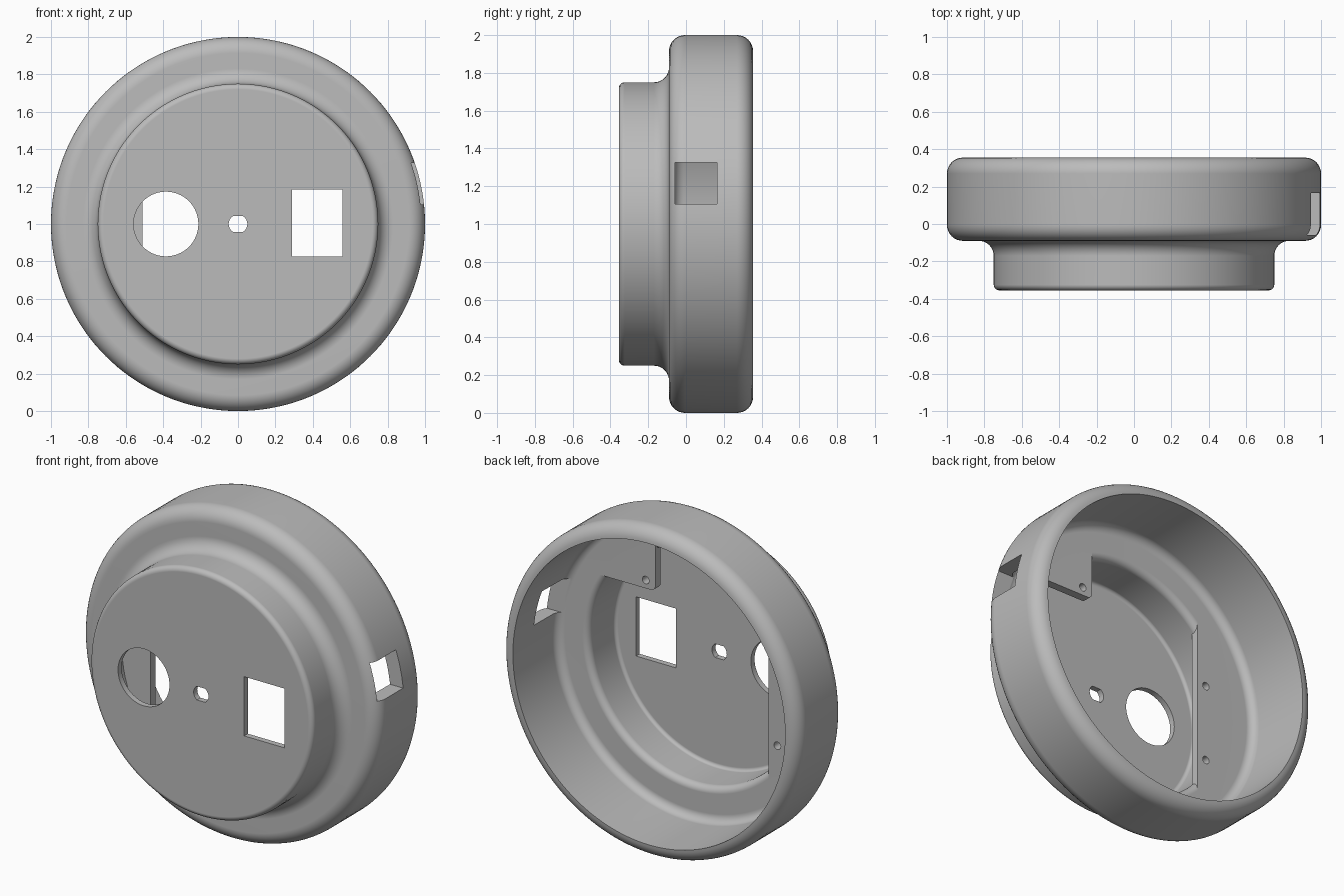
import bpy, bmesh
from math import sin, cos, asin, acos, degrees, radians, pi

if "Cube" in bpy.data.objects:
    bpy.data.objects.remove(bpy.data.objects["Cube"], do_unlink=True)

grey = bpy.data.materials.new("plain grey")
grey.use_nodes = True
grey.diffuse_color = (0.5, 0.5, 0.5, 1)
grey.node_tree.nodes["Principled BSDF"].inputs["Base Color"].default_value = (0.5, 0.5, 0.5, 1)

CZ = 1.0          # height of the round axis
SEGMENTS = 144


def arc(cx, cy, r, start, end, steps=8):
    """Points on an arc, angles in degrees."""
    angles = [radians(start + (end - start) * i / steps) for i in range(steps + 1)]
    return [(cx + r * cos(a), cy + r * sin(a)) for a in angles]


def make_object(name, bm):
    bmesh.ops.recalc_face_normals(bm, faces=bm.faces)
    mesh = bpy.data.meshes.new(name)
    bm.to_mesh(mesh)
    bm.free()
    mesh.materials.append(grey)
    obj = bpy.data.objects.new(name, mesh)
    bpy.context.collection.objects.link(obj)
    return obj


def revolve(name, profile):
    """Turn (radius, y) points about the front-to-back axis, closing both ends."""
    bm = bmesh.new()
    turns = [2 * pi * i / SEGMENTS for i in range(SEGMENTS)]
    rings = [[bm.verts.new((r * cos(t), y, CZ + r * sin(t))) for t in turns]
             for r, y in profile]
    for a, b in zip(rings, rings[1:]):
        for i in range(SEGMENTS):
            j = (i + 1) % SEGMENTS
            bm.faces.new((a[i], a[j], b[j], b[i]))
    bm.faces.new(rings[0])
    bm.faces.new(rings[-1])
    return make_object(name, bm)


def prism(name, outline, y0, y1):
    """Extrude an (x, z) outline, measured from the axis, between two depths."""
    bm = bmesh.new()
    front, back = [[bm.verts.new((x, y, CZ + z)) for x, z in outline] for y in (y0, y1)]
    bm.faces.new(front)
    bm.faces.new(back)
    for i in range(len(outline)):
        j = (i + 1) % len(outline)
        bm.faces.new((front[i], front[j], back[j], back[i]))
    return make_object(name, bm)


def box(x0, x1, z0, z1):
    return [(x0, z0), (x1, z0), (x1, z1), (x0, z1)]


def circle(x, z, r, steps=64):
    return arc(x, z, r, 0, 360, steps)[:-1]


def cut_and_smooth(obj, cutters):
    """Cut the openings, bake the result and shade it with sharp edges kept."""
    for c in cutters:
        c.hide_render = True
        mod = obj.modifiers.new("cut", 'BOOLEAN')
        mod.operation = 'DIFFERENCE'
        mod.solver = 'EXACT'
        mod.object = c
    bpy.context.view_layer.update()
    graph = bpy.context.evaluated_depsgraph_get()
    mesh = bpy.data.meshes.new_from_object(obj.evaluated_get(graph))
    obj.modifiers.clear()
    obj.data = mesh
    for c in cutters:
        bpy.data.objects.remove(c, do_unlink=True)
    bpy.ops.object.select_all(action='DESELECT')
    obj.select_set(True)
    bpy.context.view_layer.objects.active = obj
    bpy.ops.object.shade_smooth_by_angle(angle=radians(30))
    weighted = obj.modifiers.new("even shading", 'WEIGHTED_NORMAL')
    weighted.keep_sharp = True


# Stepped round shell, open at the back
LEDGE, FLOOR = -0.063, -0.32
profile = (arc(0.72, -0.325, 0.03, -90, 0, 5)           # front face edge
           + arc(0.83, -0.17, 0.08, 180, 90)            # neck fillet
           + arc(0.915, -0.005, 0.085, -90, 0)          # front shoulder
           + arc(0.915, 0.27, 0.085, 0, 90)             # back rim
           + arc(0.86, LEDGE + 0.05, 0.05, 0, -90, 6)   # inner wall to ledge
           + arc(0.74, LEDGE - 0.04, 0.04, 90, 180, 6)  # ledge to recess
           + arc(0.68, FLOOR + 0.02, 0.02, 0, -90, 4))  # recess to floor
shell = revolve("housing_shell", profile)

# Openings in the front plate and the side wall
slot = arc(0, 0, 0.05, -56, 56) + arc(0, 0, 0.05, 124, 236)
cut_and_smooth(shell, [
    prism("round_opening", circle(-0.385, 0, 0.173), -0.5, -0.2),
    prism("slot_opening", slot, -0.5, -0.2),
    prism("square_opening", box(0.29, 0.56, -0.175, 0.185), -0.5, -0.2),
    prism("side_opening", box(0.75, 1.1, 0.105, 0.325), -0.058, 0.165),
])

# Mounting plates level with the inner ledge, with screw holes
R = 0.745
chord = degrees(acos(-0.51 / R))
low, high = degrees(asin(0.40 / R)), degrees(acos(0.25 / R))
plates = [
    ("side_mounting_plate", arc(0, 0, R, chord, 360 - chord, 32),
     [(-0.57, 0.15), (-0.57, -0.32)]),
    ("corner_mounting_plate",
     arc(0, 0, R, low, high, 16) + arc(0.28, 0.43, 0.03, 180, 270, 6),
     [(0.315, 0.45)]),
]
for name, outline, holes in plates:
    plate = prism(name, outline, LEDGE - 0.05, LEDGE)
    cut_and_smooth(plate, [prism("screw_hole", circle(x, z, 0.023, 24), -0.2, 0.1)
                           for x, z in holes])
